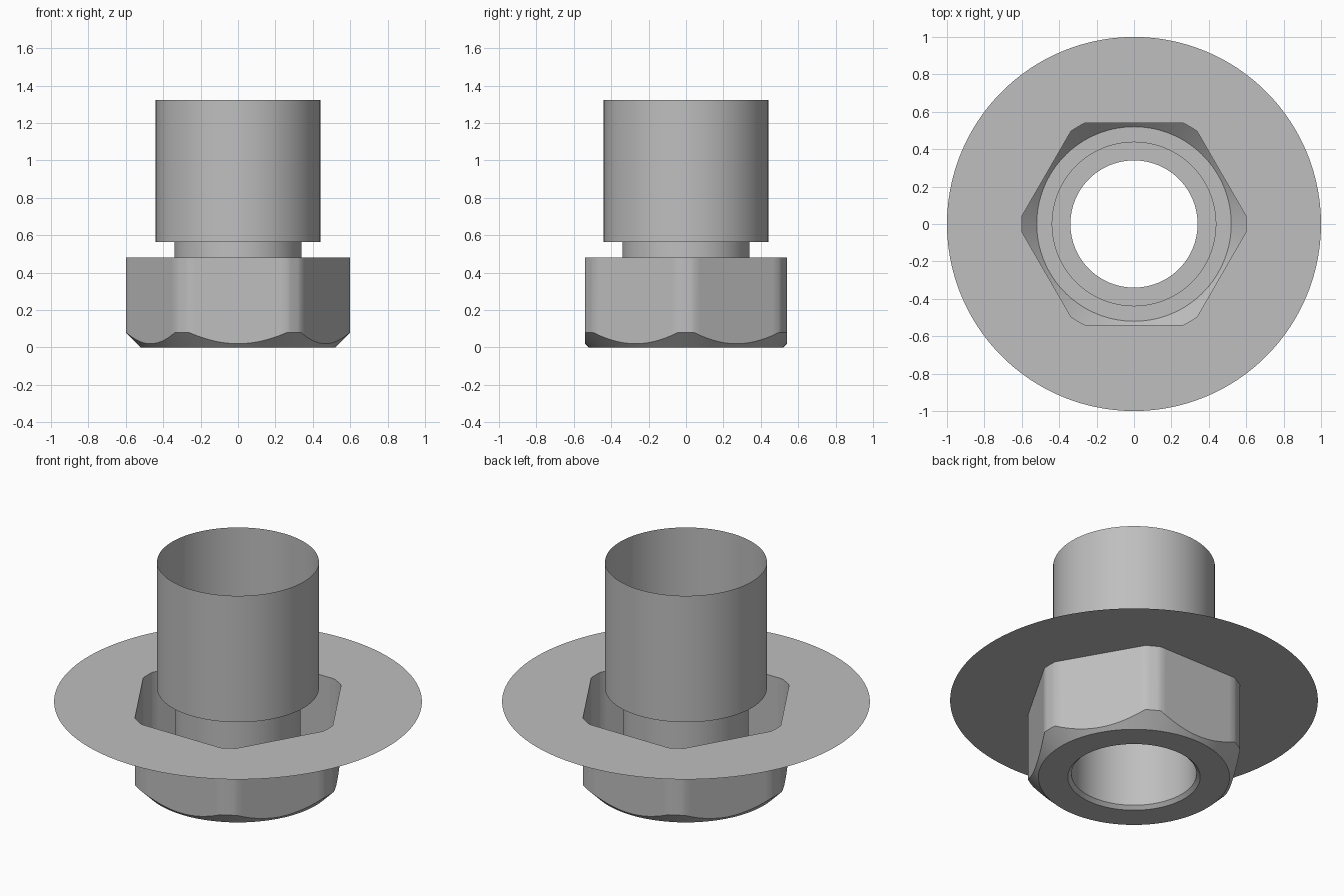
import bpy, bmesh
from math import radians, degrees, acos, cos, sin

if "Cube" in bpy.data.objects:
    bpy.data.objects.remove(bpy.data.objects["Cube"])

# Main dimensions
FLAT, CORNER = 0.54, 0.60           # hexagon flat distance, rounded corner radius
FACE, BORE, THREAD = 0.52, 0.34, 0.44
SEAT, LEDGE, TOP = 0.482, 0.564, 1.322

# Plain grey metal
metal = bpy.data.materials.new("grey_metal")
metal.use_nodes = True
grey = (0.52, 0.52, 0.52, 1)
metal.diffuse_color = grey
bsdf = next(n for n in metal.node_tree.nodes if n.type == "BSDF_PRINCIPLED")
bsdf.inputs["Base Color"].default_value = grey

# Angles around the axis: fine steps on each flat, a few on each rounded corner
half = degrees(acos(FLAT / CORNER))
angles = []
for side in range(6):
    mid = 30 + 60 * side
    angles += [mid - half + 2 * half * i / 16 for i in range(16)]
    angles += [mid + half + (60 - 2 * half) * i / 4 for i in range(4)]


def hex_radius(a):
    return min(CORNER, FLAT / cos(radians((a % 60) - 30)))


def circle(r, z):
    return [(r * cos(radians(a)), r * sin(radians(a)), z) for a in angles]


def hexagon(height):
    """Hexagon outline; height gives z for each radius."""
    return [(hex_radius(a) * cos(radians(a)), hex_radius(a) * sin(radians(a)),
             height(hex_radius(a))) for a in angles]


def loft(name, rings):
    """Skin a list of closed rings into an open shell."""
    bm = bmesh.new()
    loops = [[bm.verts.new(p) for p in ring] for ring in rings]
    n = len(angles)
    for low, high in zip(loops, loops[1:]):
        for i in range(n):
            j = (i + 1) % n
            bm.faces.new((low[i], low[j], high[j], high[i]))
    mesh = bpy.data.meshes.new(name)
    bm.to_mesh(mesh)
    bm.free()
    mesh.materials.append(metal)
    obj = bpy.data.objects.new(name, mesh)
    bpy.context.collection.objects.link(obj)
    bpy.ops.object.select_all(action="DESELECT")
    obj.select_set(True)
    bpy.context.view_layer.objects.active = obj
    bpy.ops.object.shade_smooth_by_angle(angle=radians(30))
    return obj


# Hexagonal body: bore chamfer, end face, cone chamfer cut across the flats, walls
loft("hex_body", [
    circle(BORE, 0.02),
    circle(BORE + 0.02, 0),
    circle(FACE, 0),
    hexagon(lambda r: r - FACE),
    hexagon(lambda r: SEAT),
])

# Thin round flange with a hexagonal opening
loft("flange_disc", [circle(1, SEAT), hexagon(lambda r: SEAT)])

# Bore tube rising through the body as the neck
loft("neck_tube", [circle(BORE, 0.02), circle(BORE, LEDGE)])

# Open sleeve with its ledge
loft("upper_sleeve", [circle(BORE, LEDGE), circle(THREAD, LEDGE), circle(THREAD, TOP)])
